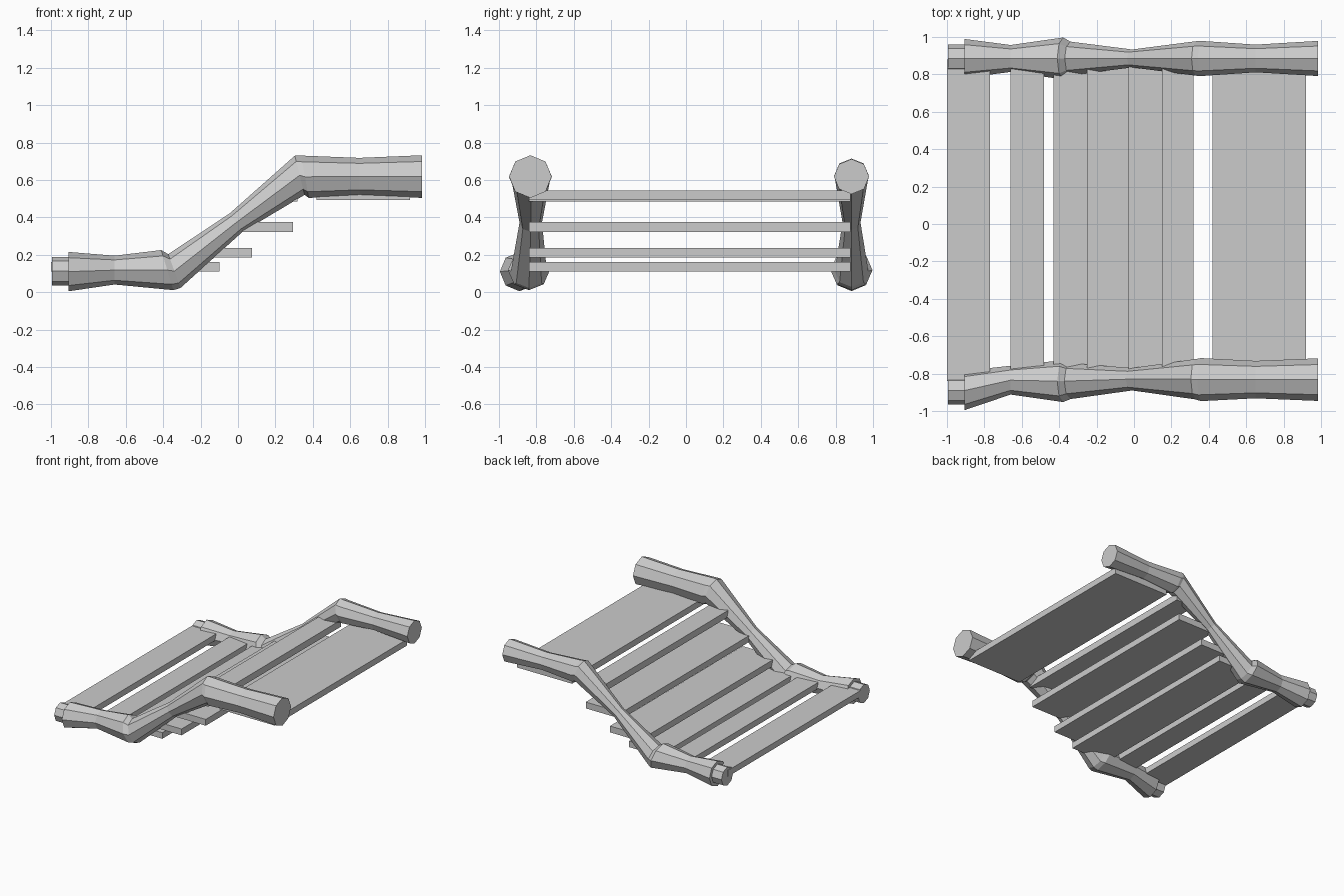
import bpy, bmesh
from math import sin, cos, pi, radians

if "Cube" in bpy.data.objects:
    bpy.data.objects.remove(bpy.data.objects["Cube"])

SIDES = 8


def make_object(name, bm):
    bmesh.ops.recalc_face_normals(bm, faces=bm.faces)
    mesh = bpy.data.meshes.new(name)
    bm.to_mesh(mesh)
    bm.free()
    obj = bpy.data.objects.new(name, mesh)
    bpy.context.collection.objects.link(obj)
    return obj


def log(name, rings):
    """Capped octagonal log; each ring is (x, y, z, radius, tilt in degrees)."""
    bm = bmesh.new()
    loops = []
    for x, y, z, r, tilt in rings:
        t = radians(tilt)
        loop = []
        for i in range(SIDES):
            a = 2 * pi * i / SIDES
            up = r * sin(a)
            loop.append(bm.verts.new((x - up * sin(t), y + r * cos(a), z + up * cos(t))))
        loops.append(loop)
    for a, b in zip(loops, loops[1:]):
        for i in range(SIDES):
            j = (i + 1) % SIDES
            bm.faces.new((a[i], a[j], b[j], b[i]))
    bm.faces.new(loops[0])
    bm.faces.new(loops[-1])
    return make_object(name, bm)


def plank(name, x0, x1, z0, z1, y0=-0.84, y1=0.88):
    bm = bmesh.new()
    bmesh.ops.create_cube(bm, size=1)
    for v in bm.verts:
        v.co = (x1 if v.co.x > 0 else x0,
                y1 if v.co.y > 0 else y0,
                z1 if v.co.z > 0 else z0)
    return make_object(name, bm)


# Shared rail path: x, z, tilt (lower log, bend, slope, bend, upper log)
PATH = [(-0.905, 0.11, 0), (-0.66, 0.118, 0), (-0.378, 0.118, 17),
        (-0.34, 0.113, 20), (-0.01, 0.372, 36), (0.33, 0.625, 14),
        (0.358, 0.617, 10), (0.65, 0.618, 0), (0.985, 0.618, 0)]

# Per rail: centre y and radius at every path point
RAILS = {
    "front_rail": ([-0.89, -0.835, -0.84, -0.84, -0.83, -0.83, -0.832, -0.832, -0.832],
                   [0.105, 0.077, 0.112, 0.096, 0.060, 0.108, 0.115, 0.100, 0.114]),
    "back_rail": ([0.885] * 9,
                  [0.104, 0.072, 0.112, 0.090, 0.048, 0.092, 0.094, 0.074, 0.094]),
}
for name, (ys, radii) in RAILS.items():
    log(name, [(x, y, z, r, t) for (x, z, t), y, r in zip(PATH, ys, radii)])
    # Thinner peg poking out of the lower end
    log(name + "_peg", [(-0.995, ys[0], 0.112, 0.076, 0), (-0.88, ys[0], 0.112, 0.076, 0)])

# Planks and steps from the low end to the high end: x0, x1, z0, z1
PLANKS = [(-1.0, -0.77, 0.11, 0.16), (-0.66, -0.48, 0.11, 0.16),
          (-0.43, -0.10, 0.11, 0.16), (-0.25, 0.075, 0.185, 0.237),
          (-0.03, 0.295, 0.323, 0.375), (0.15, 0.318, 0.485, 0.54),
          (0.42, 0.92, 0.492, 0.543)]
for i, dims in enumerate(PLANKS):
    plank(f"plank_{i + 1}", *dims)
